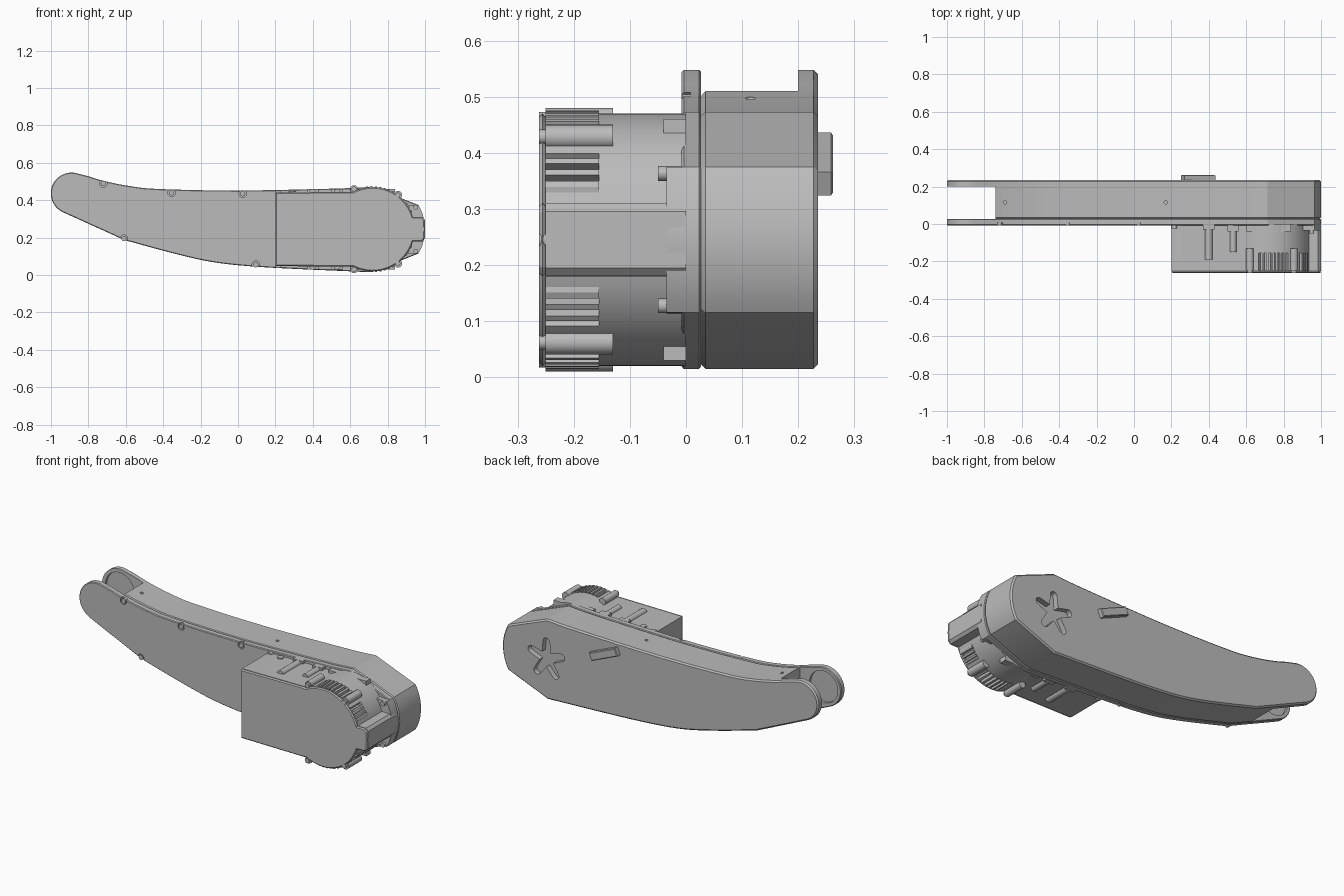
import bpy, bmesh
from math import sin, cos, radians, pi
from mathutils import Matrix, Vector

old = bpy.data.objects.get("Cube")
if old:
    bpy.data.objects.remove(old, do_unlink=True)

grey = bpy.data.materials.new("plain_grey")
grey.use_nodes = True
grey.diffuse_color = (0.5, 0.5, 0.5, 1)
for node in grey.node_tree.nodes:
    if node.type == 'BSDF_PRINCIPLED':
        node.inputs["Base Color"].default_value = (0.5, 0.5, 0.5, 1)

MID = 0.245          # height of the motor axis
HUB = (0.72, MID)
TIP = (-0.89, 0.437)


def activate(ob):
    bpy.ops.object.select_all(action='DESELECT')
    ob.select_set(True)
    bpy.context.view_layer.objects.active = ob


def smooth(ob):
    activate(ob)
    bpy.ops.object.shade_smooth_by_angle(angle=radians(25))


def arc(center, r, a0, a1, n):
    """Points on an arc in the xz plane, angles in degrees."""
    angles = [radians(a0 + (a1 - a0) * i / n) for i in range(n + 1)]
    return [(center[0] + r * cos(a), center[1] + r * sin(a)) for a in angles]


def slab(name, pts, y0, y1, bevel=0):
    """Extrude an xz outline along y."""
    bm = bmesh.new()
    face = bm.faces.new([bm.verts.new((x, y0, z)) for x, z in pts])
    ext = bmesh.ops.extrude_face_region(bm, geom=[face])
    verts = [v for v in ext["geom"] if isinstance(v, bmesh.types.BMVert)]
    bmesh.ops.translate(bm, verts=verts, vec=(0, y1 - y0, 0))
    bmesh.ops.recalc_face_normals(bm, faces=bm.faces)
    if bevel:
        rims = [e for e in bm.edges if e.calc_face_angle(0) > radians(80)
                and abs(e.verts[0].co.y - e.verts[1].co.y) < 1e-5]
        bmesh.ops.bevel(bm, geom=rims, offset=bevel, segments=1, affect='EDGES')
    me = bpy.data.meshes.new(name)
    bm.to_mesh(me)
    bm.free()
    ob = bpy.data.objects.new(name, me)
    bpy.context.collection.objects.link(ob)
    me.materials.append(grey)
    smooth(ob)
    return ob


def disc(name, center, r, y0, y1, n=24):
    return slab(name, arc(center, r, 0, 360 - 360 / n, n - 1), y0, y1)


def rect(x0, x1, z0, z1):
    return [(x0, z0), (x1, z0), (x1, z1), (x0, z1)]


def cut(ob, cutter):
    cutter.hide_render = True
    mod = ob.modifiers.new("cut", 'BOOLEAN')
    mod.operation = 'DIFFERENCE'
    mod.solver = 'EXACT'
    mod.object = cutter
    activate(ob)
    bpy.ops.object.modifier_apply(modifier=mod.name)
    bpy.data.objects.remove(cutter, do_unlink=True)


def spline(pts, n=5):
    """Smooth curve through a few control points."""
    p = [Vector(q) for q in [pts[0]] + pts + [pts[-1]]]
    out = []
    for i in range(1, len(p) - 2):
        a, b, c, d = p[i - 1:i + 3]
        for k in range(n):
            t = k / n
            out.append(tuple(0.5 * (2 * b + (c - a) * t + (2 * a - 5 * b + 4 * c - d) * t * t
                                    + (3 * b - a - 3 * c + d) * t ** 3)))
    return out + [tuple(pts[-1])]


# Arm outline: curved top, round fork tip, curved underside, faceted nose
top = spline([(0.715, 0.473), (0.54, 0.463), (0, 0.452), (-0.42, 0.46),
              (-0.58, 0.476), (-0.715, 0.503), (-0.805, 0.53)])
bottom = spline([(-0.607, 0.187), (-0.31, 0.107), (-0.1, 0.064),
                 (0.17, 0.04), (0.6, 0.02), (0.715, 0.015)])
nose = arc((0.741, MID), 0.259, -30, 30, 12)
outline = top + arc(TIP, 0.111, 70, 245, 20) + bottom + nose

# Arm body with the rear fork plate
body = slab("arm_body", outline, 0.027, 0.235, 0.008)
cut(body, slab("fork_slot", rect(-1.2, -0.74, 0, 0.8), -0.05, 0.2))
cut(body, disc("rear_pivot_recess", TIP, 0.09, 0.15, 0.215, 40))

# Five armed recess in the back
star = []
for i in range(5):
    a = 90 + 72 * i
    lobe = (HUB[0] + 0.1 * cos(radians(a)), MID + 0.1 * sin(radians(a)))
    star += arc(lobe, 0.021, a - 80, a + 80, 6)
    star += arc(HUB, 0.045, a + 36, a + 36, 1)[:1]
cut(body, slab("star_cutter", star, 0.205, 0.3))

# Small vertical holes in the top edge
for x, z in [(-0.69, 0.5), (0.17, 0.45)]:
    hole = disc("hole_cutter", (0, 0), 0.009, -0.05, 0.05, 12)
    hole.data.transform(Matrix.Translation((x, 0.115, z)) @ Matrix.Rotation(pi / 2, 4, 'X'))
    cut(body, hole)
smooth(body)

# Front cover, which is also the front fork plate
cover = slab("front_cover", outline, -0.008, 0.027, 0.004)
cut(cover, disc("front_pivot_recess", TIP, 0.09, 0.012, 0.06, 40))
for x, z in [(-0.72, 0.49), (-0.355, 0.44), (0.025, 0.435), (-0.61, 0.195), (0.095, 0.055)]:
    cut(cover, disc("screw_seat", (x, z), 0.02, -0.03, 0.008))
    disc("cover_screw", (x, z), 0.014, -0.007, 0.012)
smooth(cover)

# Tilted bar on the back
bar = slab("back_bar", rect(-0.09, 0.09, -0.023, 0.023), 0.23, 0.262, 0.004)
bar.data.transform(Matrix.Translation((0.343, 0, 0.38)) @ Matrix.Rotation(radians(23), 4, 'Y'))

# Collar between the nose and the motor housing
slab("nose_collar", [(0.75, 0.38), (0.75, 0.11)] + nose, -0.035, 0.0)


def housing(upper):
    """Housing outline from its upper arc, mirrored about the motor axis."""
    half = [(0.2, 0.442), (0.595, 0.445)] + upper + [(0.985, 0.31), (0.999, 0.295)]
    return half + [(x, 2 * MID - z) for x, z in reversed(half)]


# Motor housing: plain rear, toothed cooling ring, thin front cap
plain = arc(HUB, 0.225, 118, 17, 24)
toothed = arc(HUB, 0.225, 118, 104, 3)
for a in range(102, 24, -6):
    if 46 < a < 62:
        toothed += arc(HUB, 0.225, a, a - 5, 2)
    else:
        toothed += arc(HUB, 0.205, a, a - 2.8, 1) + arc(HUB, 0.23, a - 3, a - 5.8, 1)
toothed += arc(HUB, 0.225, 22, 17, 2)
slab("motor_housing", housing(plain), -0.155, 0.0)
slab("cooling_ring", housing(toothed), -0.25, -0.155)
slab("motor_cap", housing(plain), -0.262, -0.25, 0.006)

# Screw bosses above and below the housing: x, z, radius, y range
bosses = [(0.62, 0.46, 0.02, -0.25, -0.13), (0.855, 0.428, 0.022, -0.25, -0.13),
          (0.4, 0.44, 0.02, -0.19, 0), (0.53, 0.442, 0.018, -0.15, -0.04),
          (0.215, 0.437, 0.016, -0.025, 0), (0.95, 0.363, 0.013, -0.05, 0)]
for x, z, r, y0, y1 in bosses:
    for side, height in (("upper", z), ("lower", 2 * MID - z)):
        disc(side + "_boss", (x, height), r, y0, y1)
        if y0 < -0.2:
            disc(side + "_boss_screw", (x, height), 0.013, -0.262, y0)
disc("nose_screw", (0.98, MID), 0.018, -0.262, -0.2)

# Lugs that tie the housing to the arm
for x0, x1, y0 in [(0.37, 0.43, -0.03), (0.5, 0.56, -0.04), (0.6, 0.84, -0.04)]:
    slab("mounting_lug", rect(x0, x1, 0.03, 0.46), y0, 0.0)

# Small plug on top of the housing
plug = disc("top_plug", (0, 0), 0.017, -0.006, 0.006)
plug.data.transform(Matrix.Translation((0.29, -0.03, 0.443)) @ Matrix.Rotation(pi / 2, 4, 'X'))
